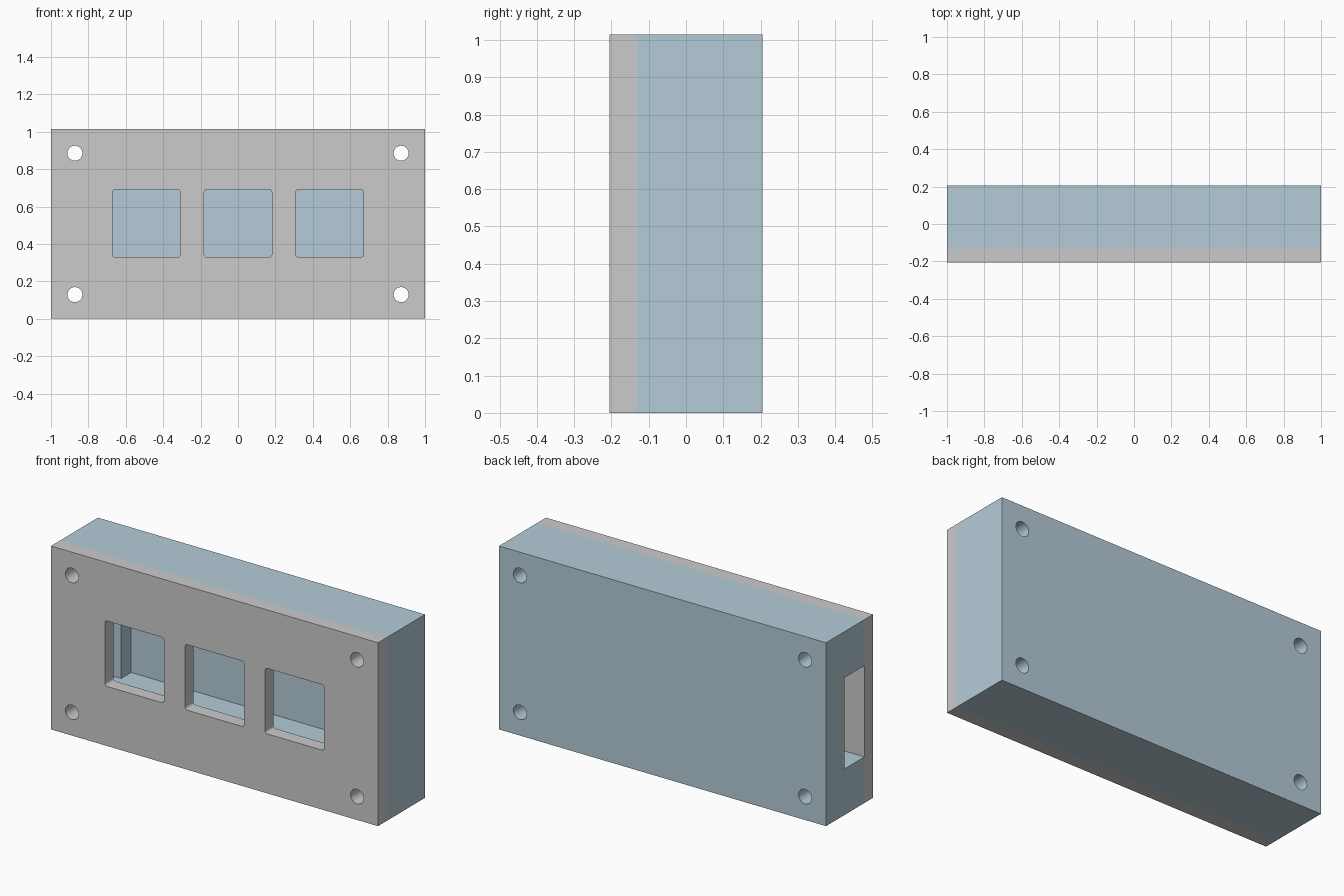
import bpy, bmesh
from math import pi, radians
from mathutils import Matrix

if "Cube" in bpy.data.objects:
    bpy.data.objects.remove(bpy.data.objects["Cube"])

W, D, H = 2.0, 0.41, 1.014
FRONT, SEAM, BACK = -D / 2, -0.13, D / 2
MID = H / 2
RIM = 0.255


def finish(name, bm):
    mesh = bpy.data.meshes.new(name)
    bm.to_mesh(mesh)
    bm.free()
    ob = bpy.data.objects.new(name, mesh)
    bpy.context.collection.objects.link(ob)
    return ob


def box(name, x, y, z, round_edges=0):
    """Box from (min, max) pairs; optionally rounds the edges running along y."""
    bm = bmesh.new()
    bmesh.ops.create_cube(bm, size=1)
    for v in bm.verts:
        v.co = [lo + (c + 0.5) * (hi - lo) for c, (lo, hi) in zip(v.co, (x, y, z))]
    if round_edges:
        edges = [e for e in bm.edges if abs(e.verts[0].co.y - e.verts[1].co.y) > 1e-4]
        bmesh.ops.bevel(bm, geom=edges, offset=round_edges, segments=4,
                        profile=0.5, affect='EDGES')
    return finish(name, bm)


def screw_cutter(name, x, z):
    bm = bmesh.new()
    bmesh.ops.create_cone(bm, cap_ends=True, segments=48, radius1=0.04, radius2=0.04, depth=1,
                          matrix=Matrix.Translation((x, 0, z)) @ Matrix.Rotation(pi / 2, 4, 'X'))
    return finish(name, bm)


def cut(ob, cutters):
    for c in cutters:
        c.hide_render = True
        c.hide_set(True)
        m = ob.modifiers.new(c.name, 'BOOLEAN')
        m.operation, m.solver, m.object = 'DIFFERENCE', 'EXACT', c
    bpy.context.view_layer.objects.active = ob
    for m in list(ob.modifiers):
        bpy.ops.object.modifier_apply(modifier=m.name)


def smooth(ob):
    bpy.ops.object.select_all(action='DESELECT')
    ob.select_set(True)
    bpy.context.view_layer.objects.active = ob
    bpy.ops.object.shade_smooth_by_angle(angle=radians(30))


# Shared screw holes, one per corner
screws = [screw_cutter("screw_cutter", sx * 0.872, MID + sz * 0.378)
          for sx in (-1, 1) for sz in (-1, 1)]

# Front plate with three windows
plate = box("front_plate", (-1, 1), (FRONT, SEAM), (0, H))
windows = [box("window_cutter", (x - 0.181, x + 0.181), (-0.4, 0.1),
               (MID + 0.003 - 0.181, MID + 0.003 + 0.181), 0.015)
           for x in (-0.49, 0, 0.49)]
cut(plate, screws + windows)

# Housing: thick rim, open front, cable slot through the left end
housing = box("housing", (-1, 1), (SEAM, BACK), (0, H))
cavity = box("cavity_cutter", (-1 + RIM, 1 - RIM), (-0.4, 0.13), (RIM, H - RIM))
slot = box("slot_cutter", (-1.2, -0.6), (-0.4, 0.042), (RIM, H - RIM))
cut(housing, screws + [cavity, slot])

blue = bpy.data.materials.new("pale_blue")
blue.diffuse_color = (0.46, 0.60, 0.68, 1)
blue.use_nodes = True
blue.node_tree.nodes["Principled BSDF"].inputs["Base Color"].default_value = blue.diffuse_color
housing.data.materials.clear()
housing.data.materials.append(blue)

for ob in (plate, housing):
    smooth(ob)
for c in screws + windows + [cavity, slot]:
    bpy.data.objects.remove(c)
